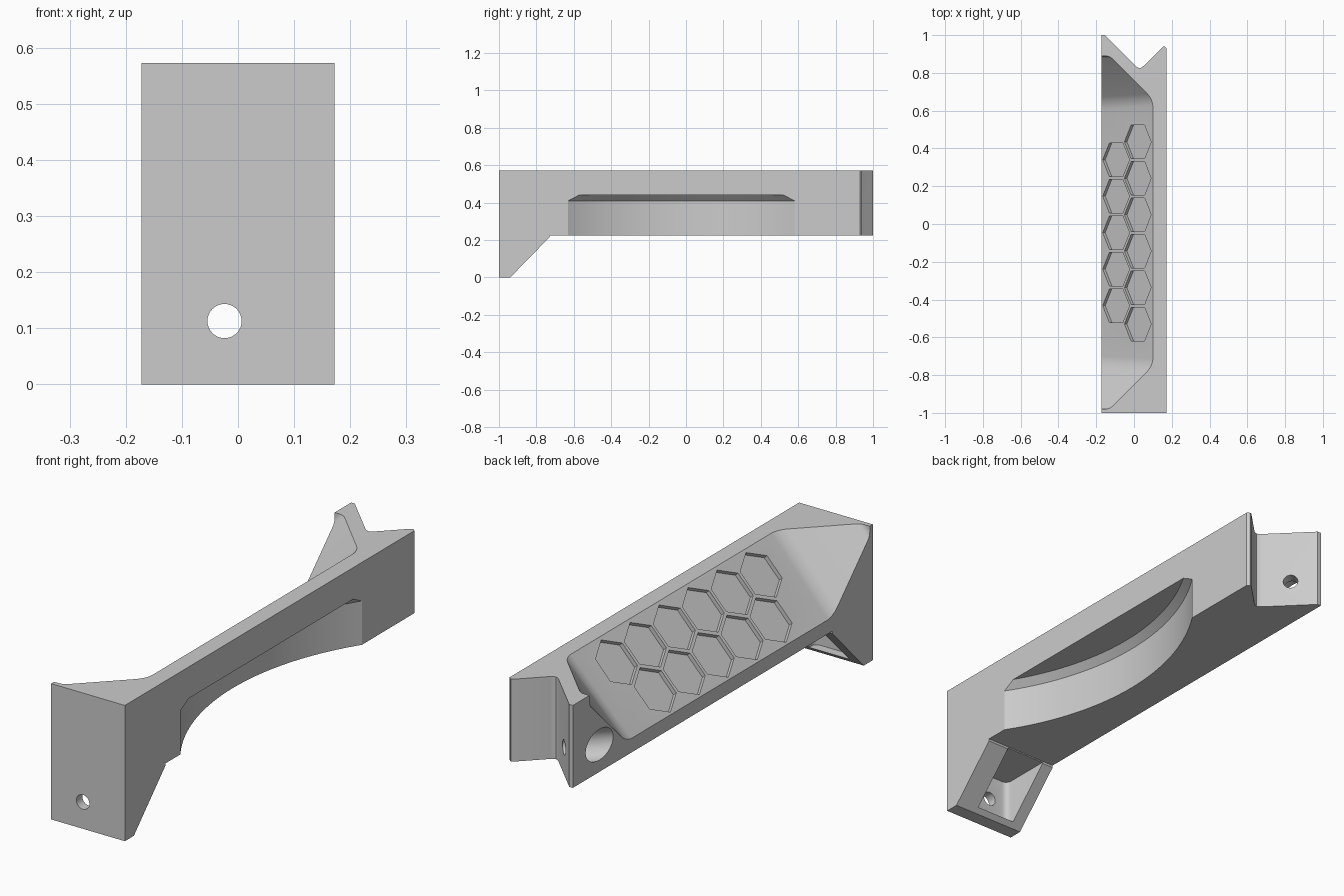
import bpy, bmesh, math
from mathutils import Matrix, Vector

if "Cube" in bpy.data.objects:
    bpy.data.objects.remove(bpy.data.objects["Cube"])

HX = 0.172                 # half width
Z0, Z1 = 0.225, 0.573      # underside and top of the beam
SLOPE = 1.06               # steepness of the sloped finger face
grey = bpy.data.materials.new("grey")
grey.diffuse_color = (0.6, 0.6, 0.6, 1)
grey.use_nodes = True
grey.node_tree.nodes["Principled BSDF"].inputs["Base Color"].default_value = grey.diffuse_color


def to_object(name, bm):
    bmesh.ops.recalc_face_normals(bm, faces=bm.faces)
    mesh = bpy.data.meshes.new(name)
    bm.to_mesh(mesh)
    bm.free()
    obj = bpy.data.objects.new(name, mesh)
    bpy.context.collection.objects.link(obj)
    mesh.materials.append(grey)
    return obj


def prism(name, points, direction):
    """Extrude a planar outline."""
    bm = bmesh.new()
    face = bm.faces.new([bm.verts.new(p) for p in points])
    ext = bmesh.ops.extrude_face_region(bm, geom=[face])["geom"]
    moved = [g for g in ext if isinstance(g, bmesh.types.BMVert)]
    bmesh.ops.translate(bm, verts=moved, vec=direction)
    return to_object(name, bm)


def lathe(name, profile, matrix, segs, bm=None, phase=0.0):
    """Solid of revolution from (radius, height) pairs."""
    bm = bm or bmesh.new()
    rings = []
    for r, h in profile:
        rings.append([bm.verts.new(matrix @ Vector((
            r * math.cos(phase + 2 * math.pi * i / segs),
            r * math.sin(phase + 2 * math.pi * i / segs), h))) for i in range(segs)])
    for a, b in zip(rings, rings[1:]):
        for i in range(segs):
            j = (i + 1) % segs
            bm.faces.new((a[i], a[j], b[j], b[i]))
    bm.faces.new(rings[0][::-1])
    bm.faces.new(rings[-1])
    return to_object(name, bm) if name else None


def cut(body, cutter):
    cutter.hide_render = True
    mod = body.modifiers.new("cut", "BOOLEAN")
    mod.operation, mod.solver, mod.object = "DIFFERENCE", "EXACT", cutter
    bpy.context.view_layer.objects.active = body
    bpy.ops.object.modifier_apply(modifier=mod.name)
    bpy.data.objects.remove(cutter)


# Beam with the angled mounting bracket at the front
side = [(-1, 0), (-0.94, 0), (-0.73, 0.215), (-0.73, Z0), (1, Z0), (1, Z1), (-1, Z1)]
beam = prism("handle_beam", [(-HX, y, z) for y, z in side], (2 * HX, 0, 0))

# V notch at the back end with a rounded valley
notch = [(-0.155, 1.05), (-0.155, 1.0), (0.01, 0.836), (0.02, 0.828), (0.03, 0.825),
         (0.04, 0.828), (0.05, 0.836), (0.15, 0.936), (0.158, 0.94), (0.165, 0.938),
         (HX, 0.93), (0.25, 0.93), (0.25, 1.05)]
cut(beam, prism("notch_cutter", [(x, y, 0.15) for x, y in notch], (0, 0, 0.5)))

# Sloped recess: a block trimmed by the floor, the two ramps and the two end walls
bm = bmesh.new()
bmesh.ops.create_cube(bm, size=2, matrix=Matrix.Translation((0.7, 0, 1.1))
                      @ Matrix.Diagonal((1, 1.5, 1, 1)))
planes = [((0.1, 0, Z1), (SLOPE, 0, -1)),
          ((0.1, 0.66, Z1), (1, 1, -1)), ((0.1, -0.75, Z1), (1, -1, -1)),
          ((0, 0.89, 0), (0, 1, 0)), ((0, -0.98, 0), (0, -1, 0)),
          ((0, 0, 0.7), (0, 0, 1))]
bmesh.ops.translate(bm, verts=bm.verts, vec=(0, 0, 0))
for co, no in planes:
    cutres = bmesh.ops.bisect_plane(bm, geom=bm.verts[:] + bm.edges[:] + bm.faces[:],
                                    plane_co=co, plane_no=no, clear_outer=True)
    edges = [e for e in cutres["geom_cut"] if isinstance(e, bmesh.types.BMEdge)]
    bmesh.ops.holes_fill(bm, edges=edges, sides=0)
bmesh.ops.recalc_face_normals(bm, faces=bm.faces)


def kind(f):
    n = f.normal
    if n.z < -0.3:
        return "ramp" if abs(n.y) > 0.3 else "floor"
    return "end" if abs(n.y) > 0.9 else "other"


for pair, width in (({"ramp", "floor"}, 0.035), ({"ramp", "end"}, 0.015)):
    sel = [e for e in bm.edges if len(e.link_faces) == 2
           and {kind(f) for f in e.link_faces} == pair
           and (e.verts[0].co - e.verts[1].co).length > 0.08]
    bmesh.ops.bevel(bm, geom=sel, offset=width, segments=4, profile=0.5, affect="EDGES")
cut(beam, to_object("recess_cutter", bm))

# Curved finger scoop with a chamfered ceiling on the right underside
R = 1.107
cut(beam, lathe("scoop_cutter", [(R, 0.1), (R, 0.41), (R - 0.03, 0.44)],
                Matrix.Translation((R - 0.008, -0.025, 0)), 192))

# Two staggered rows of hexagonal grip pockets on the sloped face
bm = bmesh.new()
tilt = Matrix.Rotation(-math.atan(SLOPE), 4, "Y")
for x, top, count in ((-0.095, 0.34, 5), (0.02, 0.435, 6)):
    for i in range(count):
        spot = Vector((x, top - 0.193 * i, Z1 - SLOPE * (0.1 - x)))
        lathe(None, [(0.103, -0.018), (0.103, 0.03)], Matrix.Translation(spot) @ tilt, 6, bm)
cut(beam, to_object("hexagon_cutter", bm))

# Hollow behind the front plate, with rounded inner corners
xa, xb, ya, yb, r = -0.118, 0.07, -0.96, -0.7, 0.025
hollow = [(xa, yb)]
hollow += [(xa + r - r * math.cos(a), ya + r - r * math.sin(a))
           for a in [math.pi / 8 * i for i in range(5)]]
hollow += [(xb - r + r * math.sin(a), ya + r - r * math.cos(a))
           for a in [math.pi / 8 * i for i in range(5)]]
hollow += [(xb, yb)]
cut(beam, prism("hollow_cutter", [(x, y, 0.02) for x, y in hollow], (0, 0, 0.2)))

# Front screw hole
cut(beam, lathe("front_hole_cutter", [(0.0305, -0.2), (0.0305, 0.2)],
                Matrix.Translation((-0.024, -1, 0.113)) @ Matrix.Rotation(math.pi / 2, 4, "X"), 32))

# Diagonal back screw hole with a wide bore towards the left side
aim = Vector((-1, -1, 0)).to_track_quat("Z", "Y").to_matrix().to_4x4()
cut(beam, lathe("back_hole_cutter", [(0.0305, -0.05), (0.0305, 0.05), (0.065, 0.05), (0.065, 0.3)],
                Matrix.Translation((-0.075, 0.92, 0.34)) @ aim, 32))

# Smooth the curved walls, keep edges sharp
bpy.ops.object.select_all(action="DESELECT")
beam.select_set(True)
bpy.context.view_layer.objects.active = beam
bpy.ops.object.shade_smooth_by_angle(angle=math.radians(25))
